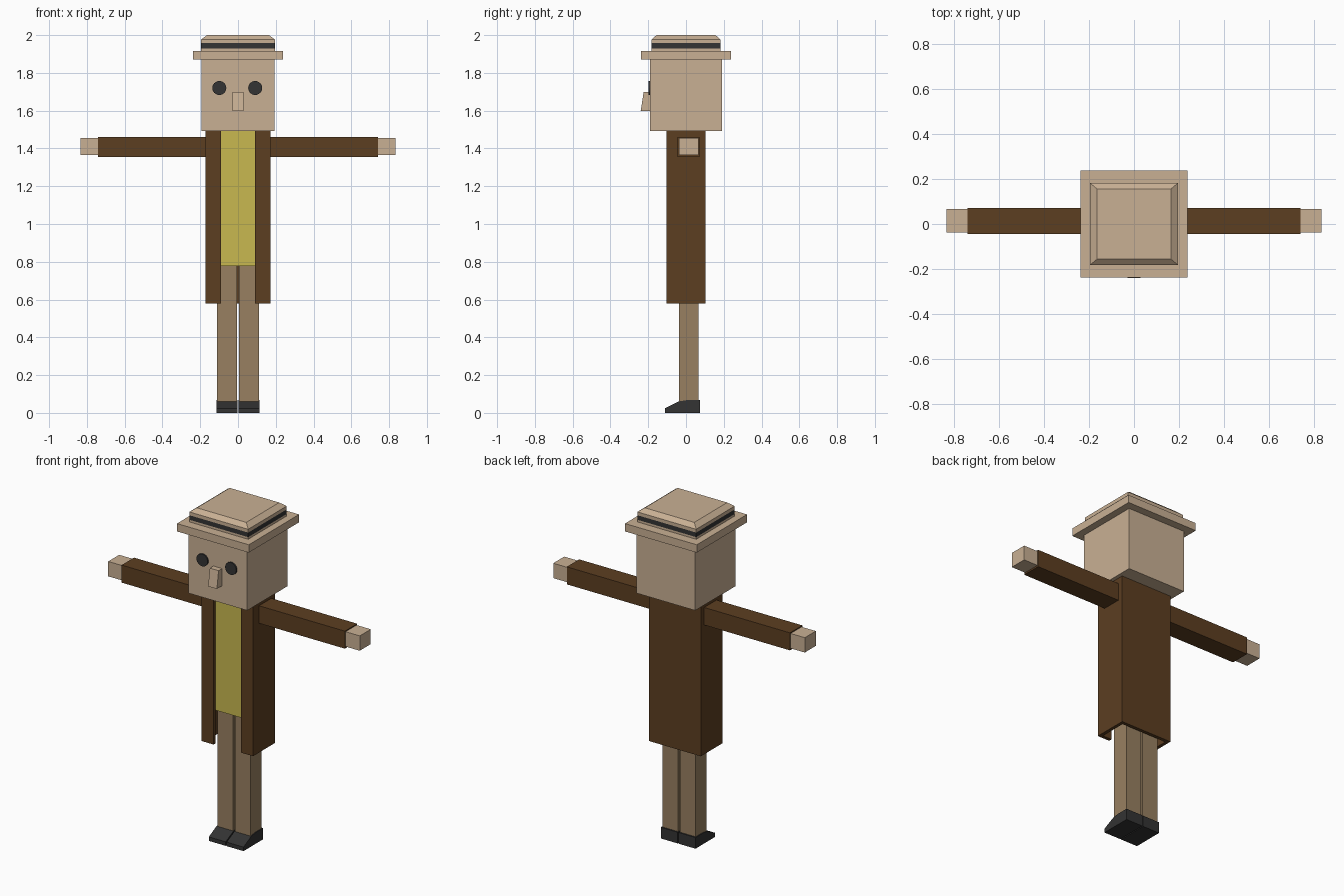
import bpy, bmesh, math
from mathutils import Vector

if "Cube" in bpy.data.objects:
    bpy.data.objects.remove(bpy.data.objects["Cube"])


def material(name, rgb):
    lin = [((c / 255 + 0.055) / 1.055) ** 2.4 for c in rgb]
    m = bpy.data.materials.new(name)
    m.diffuse_color = (*lin, 1)
    m.use_nodes = True
    m.node_tree.nodes["Principled BSDF"].inputs["Base Color"].default_value = m.diffuse_color
    return m


TAN = material("tan", (201, 176, 148))
BROWN = material("coat brown", (92, 62, 33))
YELLOW = material("shirt yellow", (200, 184, 80))
KHAKI = material("trouser khaki", (152, 128, 97))
BLACK = material("charcoal", (51, 51, 51))


def finish(name, bm, *mats):
    bmesh.ops.recalc_face_normals(bm, faces=bm.faces)
    me = bpy.data.meshes.new(name)
    bm.to_mesh(me)
    bm.free()
    ob = bpy.data.objects.new(name, me)
    bpy.context.collection.objects.link(ob)
    for m in mats:
        me.materials.append(m)
    return ob


def prism(name, profile, direction, *mats):
    """Extrude a closed 3D profile along a direction."""
    bm = bmesh.new()
    f = bm.faces.new([bm.verts.new(p) for p in profile])
    top = bmesh.ops.extrude_face_region(bm, geom=[f])["geom"]
    bmesh.ops.translate(bm, vec=Vector(direction),
                        verts=[g for g in top if isinstance(g, bmesh.types.BMVert)])
    return finish(name, bm, *mats)


def box(name, x, y, z, mat):
    base = [(x[0], y[0], z[0]), (x[1], y[0], z[0]), (x[1], y[1], z[0]), (x[0], y[1], z[0])]
    return prism(name, base, (0, 0, z[1] - z[0]), mat)


def span(s, a, b):
    return sorted((s * a, s * b))


# Head and hat brim
box("head", (-0.194, 0.194), (-0.19, 0.19), (1.493, 1.88), TAN)
box("hat_brim", (-0.238, 0.238), (-0.238, 0.238), (1.87, 1.917), TAN)

# Hat crown: stacked rings, the band ring coloured by height
rings = [(0.195, 0.182, 1.91), (0.195, 0.182, 1.93), (0.195, 0.182, 1.957),
         (0.195, 0.182, 1.977), (0.164, 0.156, 2.0)]
bm = bmesh.new()
loops = [[bm.verts.new((sx * hx, sy * hy, z)) for sx, sy in ((-1, -1), (1, -1), (1, 1), (-1, 1))]
         for hx, hy, z in rings]
for lo, hi in zip(loops, loops[1:]):
    for i in range(4):
        j = (i + 1) % 4
        f = bm.faces.new((lo[i], lo[j], hi[j], hi[i]))
        f.material_index = int(1.93 < f.calc_center_median().z < 1.957)
bm.faces.new(loops[0])
bm.faces.new(loops[-1])
finish("hat_crown", bm, TAN, BLACK)

# Nose: wedge that sticks out further at the bottom
prism("nose", [(-0.03, -0.185, 1.597), (-0.03, -0.24, 1.597),
               (-0.03, -0.224, 1.70), (-0.03, -0.185, 1.70)], (0.058, 0, 0), TAN)

# Coat: open-fronted shell, with the shirt set back inside it
W, F, B, O, T = 0.171, -0.102, 0.104, 0.091, 0.02
half = [(O, F), (W, F), (W, B)]
inner = [(W - T, B - T), (W - T, F + T), (O, F + T)]
right = half + [(-x, y) for x, y in reversed(half)]
left = [(-x, y) for x, y in reversed(inner)] + inner
prism("coat", [(x, y, 0.58) for x, y in right + left], (0, 0, 0.913), BROWN)
box("shirt", (-W + T, W - T), (F + T, B - T), (0.778, 1.494), YELLOW)

# Paired parts
for s, side in ((-1, "left"), (1, "right")):
    box(side + "_sleeve", span(s, 0.16, 0.74), (-0.045, 0.072), (1.355, 1.46), BROWN)
    box(side + "_hand", span(s, 0.73, 0.834), (-0.038, 0.066), (1.365, 1.454), TAN)
    box(side + "_leg", span(s, 0.006, 0.11), (-0.038, 0.066), (0.03, 0.785), KHAKI)
    x0, x1 = span(s, 0.003, 0.115)
    shoe = [(-0.112, 0), (-0.112, 0.024), (-0.04, 0.06), (0.0, 0.067), (0.074, 0.067), (0.074, 0)]
    prism(side + "_shoe", [(x0, y, z) for y, z in shoe], (x1 - x0, 0, 0), BLACK)
    eye = [(s * 0.095 - 0.004 + 0.037 * math.cos(a), -0.191, 1.72 + 0.037 * math.sin(a))
           for a in (2 * math.pi * i / 24 for i in range(24))]
    prism(side + "_eye", eye, (0, -0.008, 0), BLACK)
